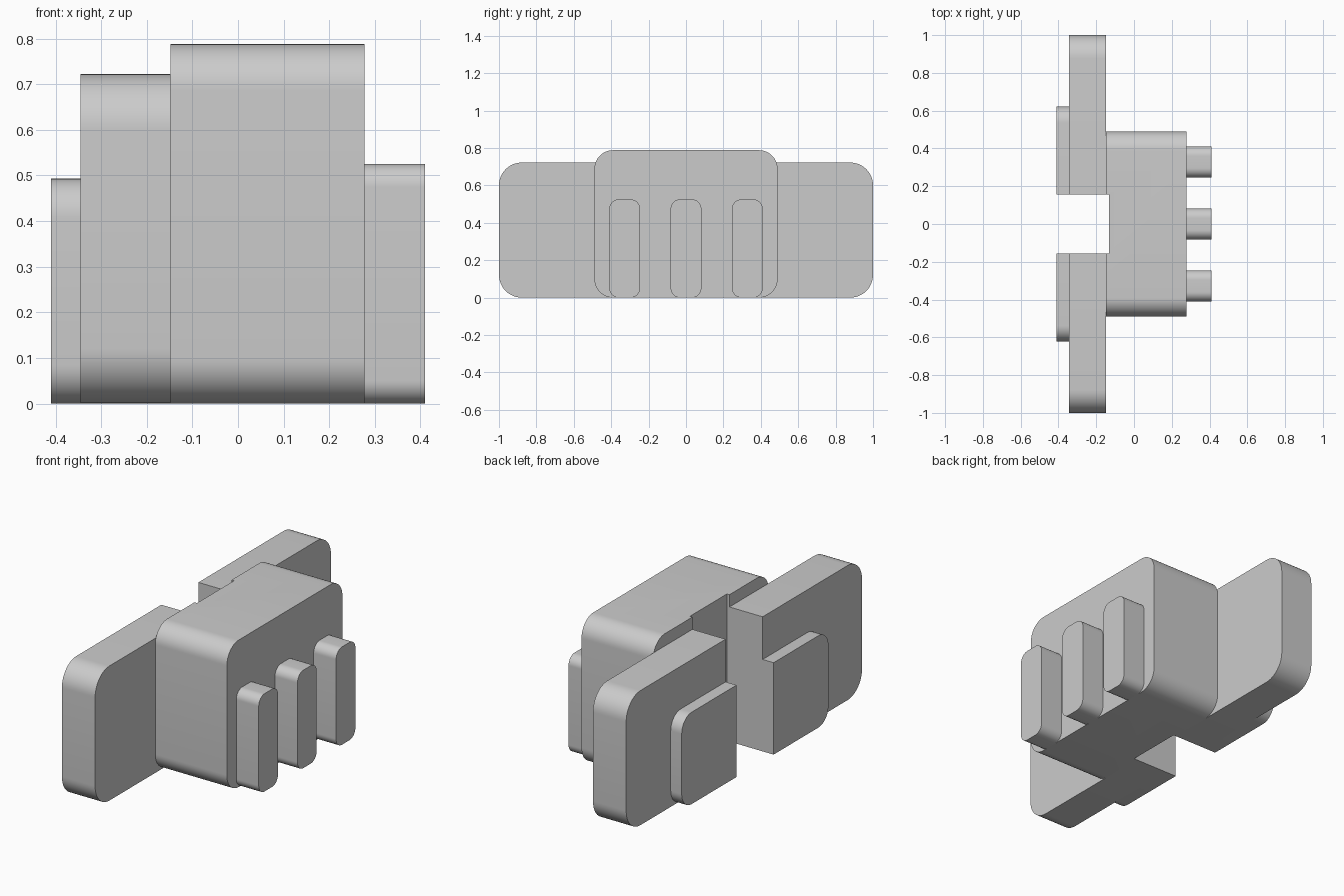
import bpy, bmesh
from math import radians, cos, sin

cube = bpy.data.objects.get("Cube")
if cube:
    bpy.data.objects.remove(cube, do_unlink=True)

grey = bpy.data.materials.new("plain grey")
grey.use_nodes = True
colour = (0.6, 0.6, 0.6, 1)
grey.diffuse_color = colour
grey.node_tree.nodes["Principled BSDF"].inputs["Base Color"].default_value = colour


def slab(name, x0, x1, half_y, height, radius=0, y=0, z=0, steps=12):
    """Rounded rectangle in the YZ plane, extruded along X."""
    corners = [(half_y, height, 0), (-half_y, height, 90),
               (-half_y, 0, 180), (half_y, 0, 270)]
    bm = bmesh.new()
    ring = []
    for cy, cz, start in corners:
        iy = cy - radius * (1 if cy > 0 else -1)
        iz = cz - radius * (1 if cz > 0 else -1)
        for i in range(steps + 1 if radius else 1):
            a = radians(start + 90 * i / steps)
            ring.append(bm.verts.new((x0, y + iy + radius * cos(a),
                                      z + iz + radius * sin(a))))
    face = bm.faces.new(ring)
    grown = bmesh.ops.extrude_face_region(bm, geom=[face])["geom"]
    bmesh.ops.translate(bm, vec=(x1 - x0, 0, 0),
                        verts=[v for v in grown if isinstance(v, bmesh.types.BMVert)])
    bmesh.ops.recalc_face_normals(bm, faces=bm.faces)
    mesh = bpy.data.meshes.new(name)
    bm.to_mesh(mesh)
    bm.free()
    mesh.materials.append(grey)
    obj = bpy.data.objects.new(name, mesh)
    bpy.context.collection.objects.link(obj)
    return obj


# Main housing, wide flange and rear pad
housing = slab("housing", -0.148, 0.277, 0.49, 0.788, 0.1)
flange = slab("flange", -0.345, -0.148, 1.0, 0.722, 0.122)
rear_pad = slab("rear_pad", -0.41, -0.345, 0.622, 0.493, 0.085)

# Three upright ribs on the left face
ribs = [slab(f"rib_{i + 1}", 0.277, 0.41, 0.082, 0.525, 0.05, y=(i - 1) * 0.328)
        for i in range(3)]

# Full-height slot through the rear parts
cutter = slab("slot_cutter", -0.6, -0.133, 0.157, 1.2, z=-0.2)
cutter.hide_render = True
cutter.hide_viewport = True
cutter.display_type = 'WIRE'
for obj in (housing, flange, rear_pad):
    cut = obj.modifiers.new("slot", 'BOOLEAN')
    cut.operation = 'DIFFERENCE'
    cut.solver = 'EXACT'
    cut.object = cutter

# Smooth rounded corners, keep hard edges
bpy.ops.object.select_all(action='DESELECT')
for obj in (housing, flange, rear_pad, *ribs):
    obj.select_set(True)
bpy.context.view_layer.objects.active = housing
bpy.ops.object.shade_smooth_by_angle(angle=radians(30))
